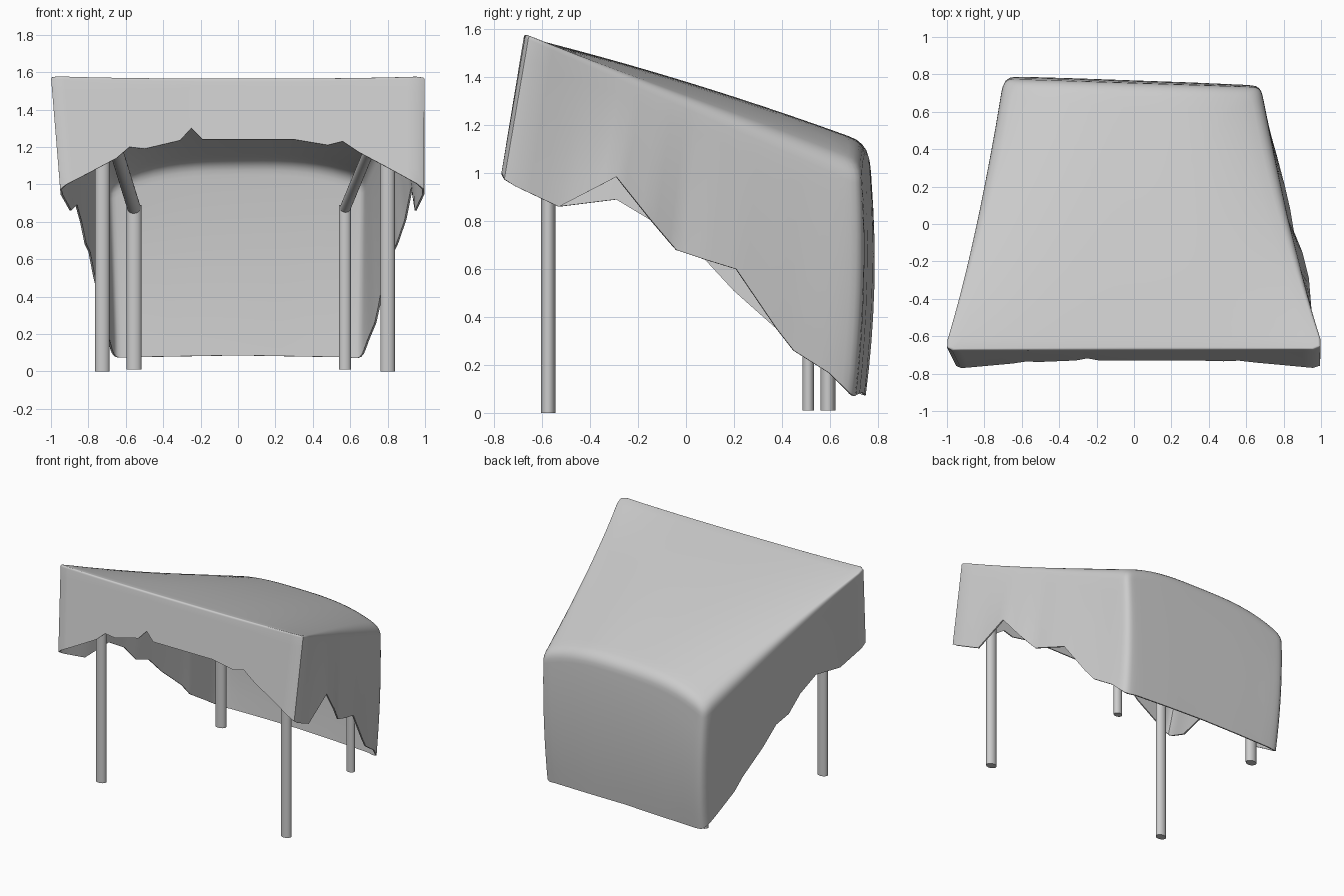
import bpy, bmesh
from mathutils import Vector as V

if "Cube" in bpy.data.objects:
    bpy.data.objects.remove(bpy.data.objects["Cube"])


def lerp(a, b, f):
    return a + (b - a) * f


def top_z(x, y):
    """Height of the sloping roof: low side edges, raised crown."""
    d = max(y + 0.67, 0)
    edge = 1.58 - 0.405 * d
    crown = 1.568 - 0.25 * d - 0.042 * d * d
    u = min(abs(x) / lerp(1.0, 0.69, d / 1.43), 1)
    return lerp(crown, edge, u ** 3)


def on_front(x, z):
    return (x, -0.672 - (1.57 - z) * 0.172, z)


# Ragged hem of each wall, counter-clockwise seen from above
front = [on_front(*p) for p in [
    (-0.965, 0.975), (-0.8, 1.06), (-0.65, 1.14), (-0.58, 1.2), (-0.5, 1.19),
    (-0.31, 1.235), (-0.25, 1.3), (-0.19, 1.24), (0.1, 1.24), (0.3, 1.24),
    (0.48, 1.21), (0.56, 1.23), (0.65, 1.17), (0.8, 1.09), (1.01, 0.975)]]
right = [front[-1], (0.955, -0.53, 0.86), (0.935, -0.29, 0.985),
         (0.90, -0.15, 0.81), (0.855, -0.04, 0.68), (0.835, 0.08, 0.64),
         (0.805, 0.21, 0.6), (0.76, 0.38, 0.35), (0.74, 0.45, 0.26),
         (0.70, 0.6, 0.165), (0.665, 0.70, 0.065)]
back = [right[-1], (0.58, 0.71, 0.075), (0.3, 0.725, 0.08), (0, 0.735, 0.085),
        (-0.3, 0.745, 0.08), (-0.58, 0.75, 0.075), (-0.67, 0.745, 0.07)]
left = [back[-1], (-0.695, 0.6, 0.165), (-0.715, 0.45, 0.26),
        (-0.735, 0.38, 0.35), (-0.775, 0.2, 0.51), (-0.80, 0.08, 0.64),
        (-0.82, -0.04, 0.68), (-0.845, -0.14, 0.8), (-0.87, -0.29, 0.89),
        (-0.90, -0.53, 0.86), front[0]]

# Matching roof corners
corners = [V((-1.015, -0.675, 0)), V((1.015, -0.67, 0)), V((0.68, 0.735, 0)), V((-0.70, 0.78, 0))]
SUB = 4
hem, eave, corner_ids = [], [], []
for w, pts in enumerate((front, right, back, left)):
    pts = [V(p) for p in pts]
    a, b = corners[w], corners[(w + 1) % 4]
    axis = w % 2
    corner_ids.append(len(hem))
    for p, q in zip(pts, pts[1:]):
        for k in range(SUB):
            h = lerp(p, q, k / SUB)
            f = (h[axis] - pts[0][axis]) / (pts[-1][axis] - pts[0][axis])
            e = lerp(a, b, f)
            if axis:                                   # sides bow in slightly
                e.x *= 1 - 0.12 * f * (1 - f)
            hem.append(h)
            eave.append(e)

# Soften the vertical corners
n = len(hem)
for c, passes in zip(corner_ids, (1, 1, 3, 3)):
    for _ in range(passes):
        for ring in (hem, eave):
            old = list(ring)
            for i in range(c - 2, c + 3):
                ring[i % n] = (old[(i - 1) % n] + old[i % n] * 2 + old[(i + 1) % n]) / 4

# Canopy: each column runs roof centre -> rounded eave -> hem
ROOF, ROUND, WALL = 12, 5, 8
columns = []
for e, h in zip(eave, hem):
    depth = max(e.y + 0.67, 0) / 1.4
    r = 0.015 + 0.06 * depth
    e.z = top_z(e.x, e.y)
    reach = 1 - r / V((e.x, e.y)).length
    col = []
    for j in range(1, ROOF + 1):
        s = reach * j / ROOF
        col.append(V((e.x * s, e.y * s, top_z(e.x * s, e.y * s))))
    p0, p2 = col[-1], e + (h - e).normalized() * r
    for j in range(1, ROUND + 1):
        t = j / ROUND
        col.append(lerp(lerp(p0, e, t), lerp(e, p2, t), t))
    for j in range(1, WALL + 1):                       # back wall bellies out
        t = j / WALL
        belly = V((0, 0.075 * max(depth - 0.85, 0) / 0.15 * t * (1 - t), 0))
        col.append(lerp(p2, h, t) + belly)
    columns.append(col)

bm = bmesh.new()
centre = bm.verts.new((0, 0, top_z(0, 0)))
cols = [[bm.verts.new(p) for p in col] for col in columns]
for i in range(n):
    a, b = cols[i], cols[(i + 1) % n]
    bm.faces.new((centre, a[0], b[0]))
    for j in range(len(a) - 1):
        bm.faces.new((a[j], a[j + 1], b[j + 1], b[j]))
mesh = bpy.data.meshes.new("canopy")
bm.to_mesh(mesh)
bm.free()
canopy = bpy.data.objects.new("canopy", mesh)
bpy.context.collection.objects.link(canopy)
bpy.context.view_layer.objects.active = canopy
canopy.select_set(True)
solid = canopy.modifiers.new("thickness", 'SOLIDIFY')
solid.thickness = 0.01
solid.offset = -1
bpy.ops.object.modifier_apply(modifier="thickness")
bpy.ops.object.shade_smooth_by_angle(angle=0.7)


def bar(name, a, b, rx, ry):
    """Round bar between two points."""
    a, b = V(a), V(b)
    d = b - a
    bpy.ops.mesh.primitive_cylinder_add(vertices=24, radius=1, depth=1, location=(a + b) / 2)
    o = bpy.context.object
    o.name = name
    o.scale = (rx, ry, d.length)
    o.rotation_euler = V((0, 0, 1)).rotation_difference(d).to_euler()
    bpy.ops.object.shade_smooth_by_angle(angle=0.7)


# Poles and the sloping side rails that join them
for side, xf, xb, yb, rb in (("left", -0.725, -0.555, 0.592, 0.04),
                             ("right", 0.80, 0.572, 0.51, 0.032)):
    bar(side + "_front_pole", (xf, -0.575, 0), (xf, -0.575, 1.45), 0.039, 0.03)
    bar(side + "_back_pole", (xb, yb, 0.01), (xb, yb, 0.89), rb, rb * 0.77)
    bar(side + "_rail", (xb, yb, 0.87), (xf, -0.575, 1.42), rb * 0.9, rb * 0.9)
